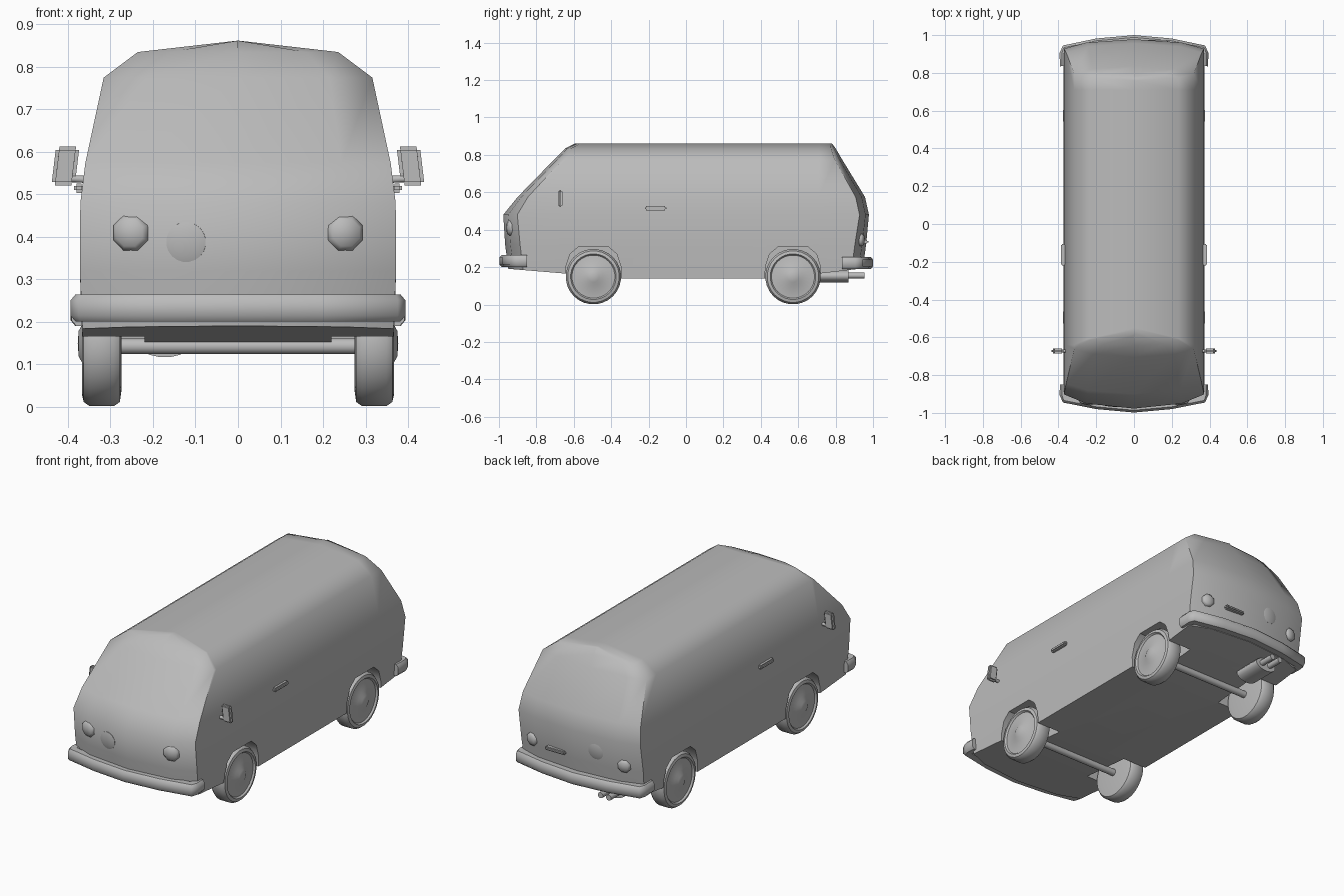
import bpy, bmesh, math
from mathutils import Vector

cube = bpy.data.objects.get("Cube")
if cube:
    bpy.data.objects.remove(cube, do_unlink=True)

GREY = (0.5, 0.5, 0.5, 1)
grey = bpy.data.materials.new("plain grey")
grey.diffuse_color = GREY
grey.use_nodes = True
grey.node_tree.nodes["Principled BSDF"].inputs["Base Color"].default_value = GREY


def finish(name, bm, angle=40):
    bmesh.ops.remove_doubles(bm, verts=bm.verts, dist=0.0005)
    bmesh.ops.recalc_face_normals(bm, faces=bm.faces)
    mesh = bpy.data.meshes.new(name)
    bm.to_mesh(mesh)
    bm.free()
    mesh.materials.append(grey)
    obj = bpy.data.objects.new(name, mesh)
    bpy.context.collection.objects.link(obj)
    smooth(obj, angle)
    return obj


def smooth(obj, angle):
    bpy.ops.object.select_all(action='DESELECT')
    obj.select_set(True)
    bpy.context.view_layer.objects.active = obj
    bpy.ops.object.shade_smooth_by_angle(angle=math.radians(angle))


def skin(bm, rings, closed=True):
    """Join successive rings of points with quads."""
    rows = [[bm.verts.new(p) for p in ring] for ring in rings]
    n = len(rows[0])
    for a, b in zip(rows, rows[1:]):
        for i in range(n if closed else n - 1):
            j = (i + 1) % n
            bm.faces.new((a[i], a[j], b[j], b[i]))
    return rows


def lathe(name, profile, loc, axis, segs=24, angle=40, flat=1.0):
    """Turn (radius, height) points about an axis; flat squashes the z direction."""
    quat = Vector(axis).to_track_quat('Z', 'Y')
    bm = bmesh.new()
    rings = []
    for r, h in profile:
        ring = []
        for i in range(segs):
            a = 2 * math.pi * (i + 0.5) / segs
            p = quat @ Vector((r * math.cos(a), r * math.sin(a), h))
            p.z *= flat
            ring.append(p + Vector(loc))
        rings.append(ring)
    rows = skin(bm, rings)
    for (r, h), row in zip((profile[0], profile[-1]), (rows[0], rows[-1])):
        if r > 0:
            bm.faces.new(row)
    return finish(name, bm, angle)


def rod(name, a, b, r, segs=12, flat=1.0):
    d = Vector(b) - Vector(a)
    return lathe(name, [(r, 0), (r, d.length)], a, d, segs, 50, flat)


def block(name, loc, size, bevel, tilt=0.0):
    bm = bmesh.new()
    bmesh.ops.create_cube(bm, size=1)
    for v in bm.verts:
        v.co = Vector(v.co[i] * size[i] for i in range(3))
        v.co.x += v.co.z * tilt
        v.co += Vector(loc)
    bmesh.ops.bevel(bm, geom=bm.edges[:], offset=bevel, segments=2, affect='EDGES')
    return finish(name, bm, 50)


# Body: stacked plan outlines from the underside up to the roof ridge
FLOOR = [(-1, .195), (-.64, .165), (-.36, .14), (.43, .14), (.71, .165), (1, .2)]


def floor_z(y):
    for (y0, z0), (y1, z1) in zip(FLOOR, FLOOR[1:]):
        if y <= y1:
            return z0 + (z1 - z0) * (y - y0) / (y1 - y0)


def outline(z, w, front, back, df, db):
    half = [(0, front), (.68 * w, front + .35 * df), (w, front + df)]
    for y, _ in FLOOR[1:-1]:
        half.append((w, min(max(y, front + df + .01), back - db - .01)))
    half += [(w, back - db), (.68 * w, back - .35 * db), (0, back)]
    pts = half + [(-x, y) for x, y in half[-2:0:-1]]
    return [(x, y, floor_z(y) if z is None else z) for x, y in pts]


LEVELS = [  # height, half width, front, back, front and back corner setback
    (None, 0, -.95, .945, .08, .06),
    (None, .366, -.95, .945, .08, .06),
    (.32, .372, -.967, .963, .08, .06),
    (.48, .371, -.977, .978, .075, .05),
    (.575, .359, -.90, .957, .055, .05),
    (.775, .316, -.705, .835, .045, .04),
    (.835, .236, -.645, .80, .03, .025),
    (.862, 0, -.59, .78, .03, .02),
]
bm = bmesh.new()
skin(bm, [outline(*lv) for lv in LEVELS])
bmesh.ops.dissolve_degenerate(bm, dist=0.0005, edges=bm.edges)
body = finish("body", bm, 65)

# Wheel arches cut out of the body
AXLES = (-.495, .572)
ARCH = [(-.15, .05), (-.148, .2), (-.125, .27), (-.08, .308),
        (.08, .308), (.125, .27), (.148, .2), (.15, .05)]
bm = bmesh.new()
for cy in AXLES:
    for s in (-1, 1):
        rows = skin(bm, [[(s * x, cy + y, z) for y, z in ARCH] for x in (.22, .5)])
        for row in rows:
            bm.faces.new(row)
cutter = finish("arch_cutter", bm)
cutter.hide_render = True
mod = body.modifiers.new("arches", 'BOOLEAN')
mod.operation = 'DIFFERENCE'
mod.solver = 'EXACT'
mod.object = cutter
bpy.context.view_layer.objects.active = body
bpy.ops.object.modifier_apply(modifier=mod.name)
bpy.data.objects.remove(cutter, do_unlink=True)
smooth(body, 65)

# Wheels with dished rims and domed hub caps, and axles
WHEEL = [(.11, 0), (.138, .004), (.148, .018), (.148, .075), (.138, .089), (.122, .093),
         (.115, .084), (.05, .09), (.03, .101), (0, .103)]
for end, cy in zip(("front", "rear"), AXLES):
    for side, s in (("left", 1), ("right", -1)):
        lathe(f"{end}_{side}_wheel", WHEEL, (s * .274, cy, .149), (s, 0, 0), 28)
    rod(f"{end}_axle", (-.3, cy, .143), (.3, cy, .143), .019)

# Bumpers: a rounded section swept round each end
for name, s, zc, end, tip in (("front_bumper", -1, .233, .998, .85),
                              ("rear_bumper", 1, .222, 1.0, .835)):
    half = [(.392, tip), (.394, .905), (.376, .945), (.2, end - .018), (0, end)]
    path = [Vector((x, y)) for x, y in half] + [Vector((-x, y)) for x, y in half[-2::-1]]
    rings = []
    for i, p in enumerate(path):
        t = (path[min(i + 1, len(path) - 1)] - path[max(i - 1, 0)]).normalized()
        n = Vector((t.y, -t.x))
        ring = []
        for d, h in ((.05, -.03), (.012, -.032), (0, -.018), (0, .018), (.012, .032), (.05, .03)):
            q = p - n * d * (1 if n.dot(p) > 0 else -1)
            ring.append((q.x, q.y * s, zc + h))
        rings.append(ring)
    bm = bmesh.new()
    rows = skin(bm, rings)
    bm.faces.new(rows[0])
    bm.faces.new(rows[-1])
    finish(name, bm, 50)

# Lamps, mirrors and door handles on both sides
for side, s in (("left", 1), ("right", -1)):
    lathe(f"{side}_headlight", [(.045, -.03), (.045, .004), (.034, .016), (0, .02)],
          (s * .252, -.938, .41), (s * .22, -1, 0), 8, 60)
    lathe(f"{side}_tail_light", [(.036, -.03), (.036, .004), (.026, .013), (0, .016)],
          (s * .28, .938, .345), (s * .2, 1, -.05), 8, 60)
    rod(f"{side}_mirror_arm", (s * .35, -.672, .535), (s * .41, -.672, .538), .009, 8)
    block(f"{side}_mirror", (s * .406, -.672, .567), (.055, .026, .092), .008, -.12 * s)
    block(f"{side}_door_handle", (s * .374, -.163, .515), (.024, .115, .022), .006)

# Round caps and the tailgate handle
CAP = [(.047, -.02), (.047, .003), (.03, .008), (0, .009)]
lathe("front_round_cap", CAP, (-.122, -.957, .388), (-.1, -1, -.06), 20, 60)
lathe("rear_round_cap", CAP, (-.122, .957, .395), (-.08, 1, -.08), 20, 60)
block("tailgate_handle", (.12, .96, .335), (.12, .03, .02), .006)

# Silencer and twin tailpipes
rod("silencer", (-.172, .71, .152), (-.172, .87, .152), .064, 16, .55)
for name, x in (("left_tailpipe", -.147), ("right_tailpipe", -.197)):
    rod(name, (x, .85, .155), (x, .955, .155), .016, 10)
